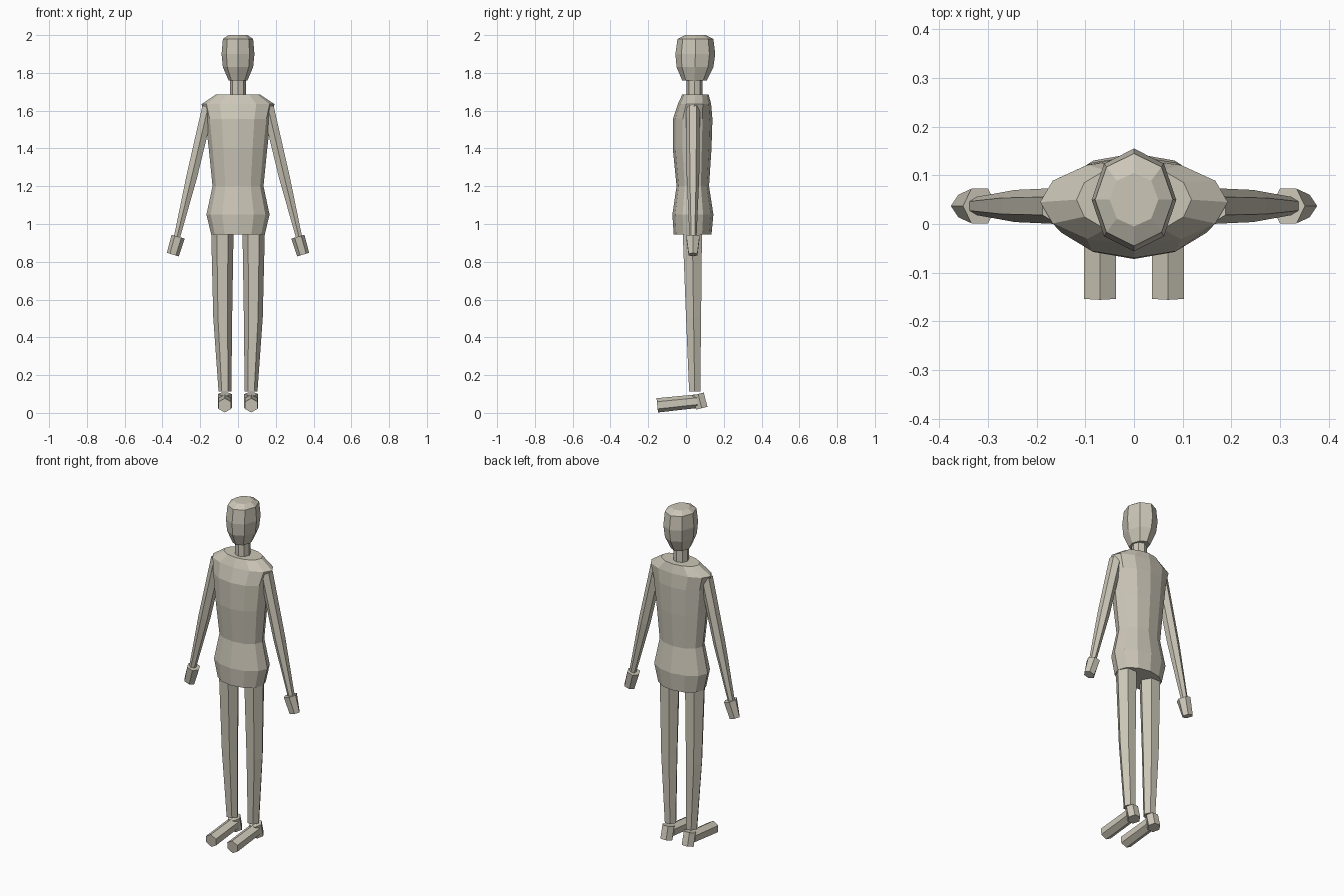
import bpy
import bmesh
from math import cos, sin, pi
from mathutils import Vector

cube = bpy.data.objects.get("Cube")
if cube:
    bpy.data.objects.remove(cube)

CLAY = (0.60, 0.565, 0.475, 1)
clay = bpy.data.materials.new("warm grey clay")
clay.use_nodes = True
clay.diffuse_color = CLAY
bsdf = clay.node_tree.nodes["Principled BSDF"]
bsdf.inputs["Base Color"].default_value = CLAY
bsdf.inputs["Roughness"].default_value = 0.8

UP = Vector((0, 0, 1))


def loft(name, rings, sides, phase=0.0, axis=None):
    """Closed flat-faced tube through rings of (centre, radius_u, radius_v)."""
    d = axis or (Vector(rings[-1][0]) - Vector(rings[0][0])).normalized()
    u = Vector((1, 0, 0))
    u = (u - d * u.dot(d)).normalized()
    v = d.cross(u)
    bm = bmesh.new()
    loops = []
    for centre, ru, rv in rings:
        angles = [phase + 2 * pi * i / sides for i in range(sides)]
        loops.append([bm.verts.new(Vector(centre) + u * ru * cos(a) + v * rv * sin(a))
                      for a in angles])
    for a, b in zip(loops, loops[1:]):
        for i in range(sides):
            j = (i + 1) % sides
            bm.faces.new((a[i], a[j], b[j], b[i]))
    bm.faces.new(loops[0])
    bm.faces.new(loops[-1])
    bmesh.ops.recalc_face_normals(bm, faces=bm.faces)
    mesh = bpy.data.meshes.new(name)
    bm.to_mesh(mesh)
    bm.free()
    mesh.materials.append(clay)
    obj = bpy.data.objects.new(name, mesh)
    bpy.context.collection.objects.link(obj)
    return obj


def upright(name, profile, sides):
    """Body part on the centre line; profile rows are z, half width, front y, back y."""
    rings = [((0, (f + b) / 2, z), w, (b - f) / 2) for z, w, f, b in profile]
    return loft(name, rings, sides, axis=UP)


# Head, neck and torso
upright("head", [
    (1.76, 0.05, -0.02, 0.11),
    (1.83, 0.08, -0.05, 0.145),
    (1.90, 0.087, -0.056, 0.155),
    (1.98, 0.08, -0.045, 0.145),
    (2.00, 0.05, -0.005, 0.105)], 8)
upright("neck", [
    (1.67, 0.042, 0.003, 0.087),
    (1.77, 0.042, 0.003, 0.087)], 8)
upright("torso", [
    (0.945, 0.142, -0.065, 0.135),
    (1.05, 0.167, -0.072, 0.145),
    (1.20, 0.135, -0.05, 0.122),
    (1.40, 0.155, -0.07, 0.135),
    (1.555, 0.173, -0.07, 0.14),
    (1.635, 0.193, -0.043, 0.133),
    (1.685, 0.118, -0.02, 0.12)], 12)

# Limbs, once for each side
for side, s in (("left", 1), ("right", -1)):
    loft(side + "_arm", [
        ((s * 0.158, 0.037, 1.62), 0.036, 0.037),
        ((s * 0.245, 0.037, 1.25), 0.033, 0.033),
        ((s * 0.328, 0.037, 0.91), 0.018, 0.018)], 6, pi / 2)
    loft(side + "_hand", [
        ((s * 0.317, 0.037, 0.933), 0.036, 0.041),
        ((s * 0.345, 0.037, 0.838), 0.033, 0.027)], 6)
    loft(side + "_leg", [
        ((s * 0.083, 0.033, 1.00), 0.06, 0.06),
        ((s * 0.081, 0.040, 0.505), 0.05, 0.046),
        ((s * 0.069, 0.046, 0.113), 0.034, 0.034)], 6, axis=UP)
    loft(side + "_heel", [
        ((s * 0.07, 0.064, 0.10), 0.037, 0.036),
        ((s * 0.07, 0.083, 0.025), 0.037, 0.036)], 6)
    loft(side + "_foot", [
        ((s * 0.07, 0.06, 0.062), 0.038, 0.036),
        ((s * 0.07, -0.152, 0.04), 0.038, 0.038)], 6, pi / 2)
